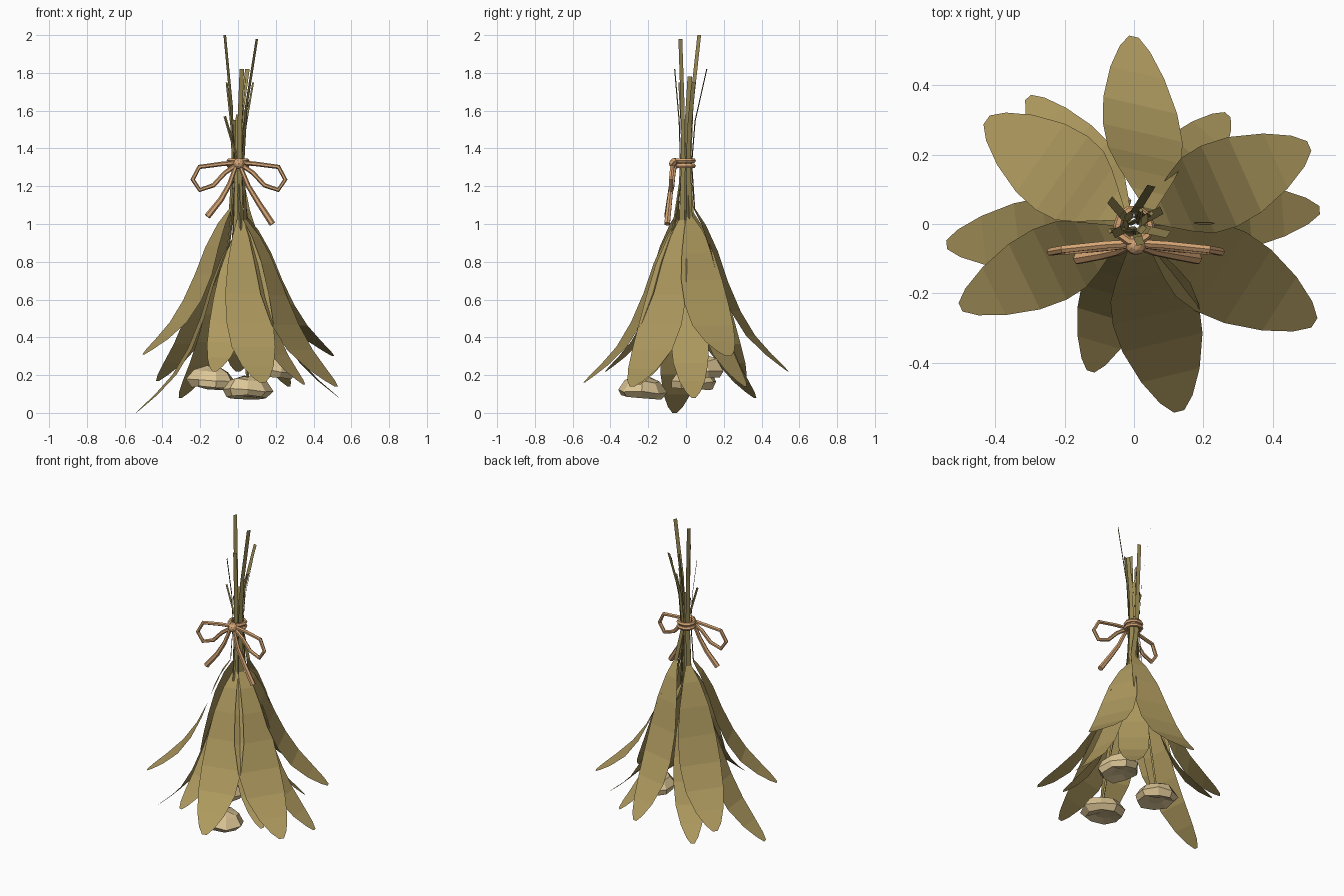
import bpy, bmesh, math, random
from mathutils import Vector, Euler, Matrix

if "Cube" in bpy.data.objects:
    bpy.data.objects.remove(bpy.data.objects["Cube"])

random.seed(4)


def material(name, rgb):
    m = bpy.data.materials.new(name)
    lin = [c / 12.92 if c <= 0.04045 else ((c + 0.055) / 1.055) ** 2.4 for c in rgb]
    m.diffuse_color = (*lin, 1)
    m.use_nodes = True
    m.node_tree.nodes["Principled BSDF"].inputs["Base Color"].default_value = m.diffuse_color
    return m


LEAF = material("dried_leaf", (0.68, 0.60, 0.37))
STEM = material("dried_stem", (0.60, 0.54, 0.33))
PETAL = material("pale_flower", (0.87, 0.78, 0.59))
TWINE = material("twine", (0.84, 0.65, 0.46))


def finish(name, bm, mat):
    me = bpy.data.meshes.new(name)
    bm.to_mesh(me)
    bm.free()
    me.materials.append(mat)
    ob = bpy.data.objects.new(name, me)
    bpy.context.collection.objects.link(ob)
    return ob


def ribbon(name, rows, side, mat):
    """Flat strip; rows are (centre, width), side is the width direction."""
    bm = bmesh.new()
    prev = None
    for c, w in rows:
        pair = [bm.verts.new(c - side * w / 2), bm.verts.new(c + side * w / 2)]
        if prev:
            bm.faces.new((prev[0], pair[0], pair[1], prev[1]))
        prev = pair
    return finish(name, bm, mat)


def skin(bm, rings, closed=False):
    n = len(rings[0])
    for a, b in zip(rings, rings[1:] + (rings[:1] if closed else [])):
        for i in range(n):
            bm.faces.new((a[i], a[(i + 1) % n], b[(i + 1) % n], b[i]))
    if not closed:
        bm.faces.new(rings[0][::-1])
        bm.faces.new(rings[-1])
    bmesh.ops.recalc_face_normals(bm, faces=bm.faces[:])


def tube(name, pts, radii, ref, mat, sides=6, closed=False):
    bm = bmesh.new()
    pts = [Vector(p) for p in pts]
    ref, n, rings = Vector(ref), len(pts), []
    for i, p in enumerate(pts):
        a = pts[i - 1] if i or closed else p
        b = pts[(i + 1) % n] if i < n - 1 or closed else p
        t = (b - a).normalized()
        u = t.cross(ref).normalized()
        v = t.cross(u)
        r = radii[0] + (radii[1] - radii[0]) * i / (n - 1)
        rings.append([bm.verts.new(p + r * (u * math.cos(k) + v * math.sin(k)))
                      for k in (2 * math.pi * j / sides for j in range(sides))])
    skin(bm, rings, closed)
    return finish(name, bm, mat)


# Leaves: tip, base height, width, upper end of the stalk, yaw (deg), sideways base shift
LEAVES = [
    ((0.00, 0.54, 0.22), 1.08, 0.235, (0.05, 0.11, 1.82), -13, -0.045),
    ((0.505, 0.225, 0.30), 1.04, 0.255, (0.08, 0.04, 1.75), 0, 0),
    ((0.52, -0.285, 0.14), 1.02, 0.27, (0.10, -0.03, 1.98), -4, 0),
    ((0.13, -0.54, 0.16), 1.02, 0.255, (0.02, -0.06, 1.82), 0, 0),
    ((-0.50, -0.24, 0.31), 1.08, 0.225, (-0.06, -0.03, 1.75), 0, 0),
    ((-0.425, 0.30, 0.17), 1.06, 0.26, (-0.07, 0.07, 2.00), 0, 0),
    ((0.535, 0.04, 0.08), 0.92, 0.20, (0.04, 0.02, 1.78), 0, 0),
    ((0.27, 0.315, 0.14), 0.92, 0.19, (0.03, 0.03, 1.60), 0, 0),
    ((-0.305, 0.365, 0.08), 0.88, 0.19, (-0.02, 0.03, 1.55), 0, 0),
    ((-0.54, -0.06, 0.00), 0.92, 0.21, (-0.03, 0.00, 1.50), 0, 0),
    ((-0.125, -0.425, 0.22), 0.93, 0.19, (0.00, -0.02, 1.58), 0, 0),
    ((0.35, -0.25, 0.15), 0.86, 0.17, (0.03, -0.02, 1.50), 0, 0),
]
# (outward fraction, downward fraction, width fraction)
OUTLINE = [(0, 0, .14), (.1, .1, .42), (.21, .26, .72), (.31, .45, .93), (.44, .63, 1),
           (.60, .78, .93), (.79, .895, .68), (.93, .965, .38), (1, 1, .12)]

for k, (tip, top, width, end, yaw, shift) in enumerate(LEAVES):
    tip = Vector(tip)
    out = Vector((tip.x, tip.y, 0)).normalized()
    side = Vector((-out.y, out.x, 0))
    base = out * (0.045 if k < 6 else 0.03) + side * shift + Vector((0, 0, top))
    side.rotate(Matrix.Rotation(math.radians(yaw), 3, 'Z'))
    rows = []
    for rf, zf, wf in OUTLINE:
        c = base.lerp(tip, rf)
        c.z = base.z + (tip.z - base.z) * zf
        rows.append((c, width * wf))
    ribbon(f"leaf_{k + 1}", rows, side, LEAF)
    # stalk passing through the tie
    tie = out * (0.03 if k < 6 else 0.015) + Vector((0, 0, 1.32))
    end = Vector(end)
    mid = tie.lerp(end, 0.45) * 0.5 + Vector((tie.x, tie.y, tie.lerp(end, 0.45).z)) * 0.5
    ribbon(f"leaf_stalk_{k + 1}", [(end, .024), (mid, .025), (tie, .026), (base, .034)], side, STEM)

# Flower heads hanging on thin stems
for k, (c, tilt, end) in enumerate([
        ((0.05, -0.235, 0.122), (-0.08, 0.06, 0), (-0.07, -0.02, 1.57)),
        ((-0.14, 0.04, 0.172), (0.05, 0.08, 1), (0.05, 0.03, 1.65)),
        ((0.18, 0.07, 0.235), (0.12, -0.10, 2), (0.02, 0.04, 1.70))]):
    c, rot = Vector(c), Euler(tilt)
    bm = bmesh.new()
    rings = []
    for r, z in [(.03, .072), (.095, .05), (.133, -.005), (.112, -.04), (.05, -.03)]:
        ring = []
        for j in range(8):
            a = 2 * math.pi * j / 8
            rr = r * random.uniform(0.9, 1.05)
            p = Vector((rr * math.cos(a), rr * math.sin(a), z + random.uniform(-.008, .008)))
            p.rotate(rot)
            ring.append(bm.verts.new(c + p))
        rings.append(ring)
    skin(bm, rings)
    finish(f"flower_{k + 1}", bm, PETAL)
    top = c + Vector((0, 0, 0.06))
    tube(f"flower_stem_{k + 1}",
         [top, (c.x * .75, c.y * .75, .5), (c.x * .3, c.y * .3, .95), (c.x * .06, c.y * .06, 1.32), end],
         (.008, .007), (0, 1, 0), STEM, 4)

# Twine wrapped twice round the stalks
for k, z in enumerate((1.308, 1.335)):
    ring = [(0.047 * math.cos(a), -0.005 + 0.047 * math.sin(a), z)
            for a in (2 * math.pi * j / 10 for j in range(10))]
    tube(f"twine_wrap_{k + 1}", ring, (.013, .013), (0, 0, 1), TWINE, closed=True)

# Knot
bm = bmesh.new()
bmesh.ops.create_icosphere(bm, subdivisions=2, radius=0.03)
for v in bm.verts:
    v.co += Vector((0.005, -0.06, 1.32))
finish("knot", bm, TWINE)

# Bow loops, mirrored, and two uneven tails
for s, name in ((1, "right"), (-1, "left")):
    loop = [(.01, -.055, 1.325), (.09, -.06, 1.318), (.21, -.073, 1.302), (.245, -.08, 1.235),
            (.208, -.078, 1.18), (.135, -.072, 1.205), (.075, -.066, 1.27), (.01, -.058, 1.315)]
    tube(f"bow_loop_{name}", [(s * x + .005, y, z) for x, y, z in loop], (.012, .012), (0, 1, 0), TWINE)
tube("bow_tail_right", [(.01, -.062, 1.31), (.055, -.078, 1.2), (.11, -.088, 1.11), (.182, -.1, 1.0)],
     (.011, .017), (0, 1, 0), TWINE)
tube("bow_tail_left", [(-.01, -.062, 1.31), (-.045, -.078, 1.21), (-.09, -.088, 1.13), (-.162, -.1, 1.04)],
     (.011, .017), (0, 1, 0), TWINE)
